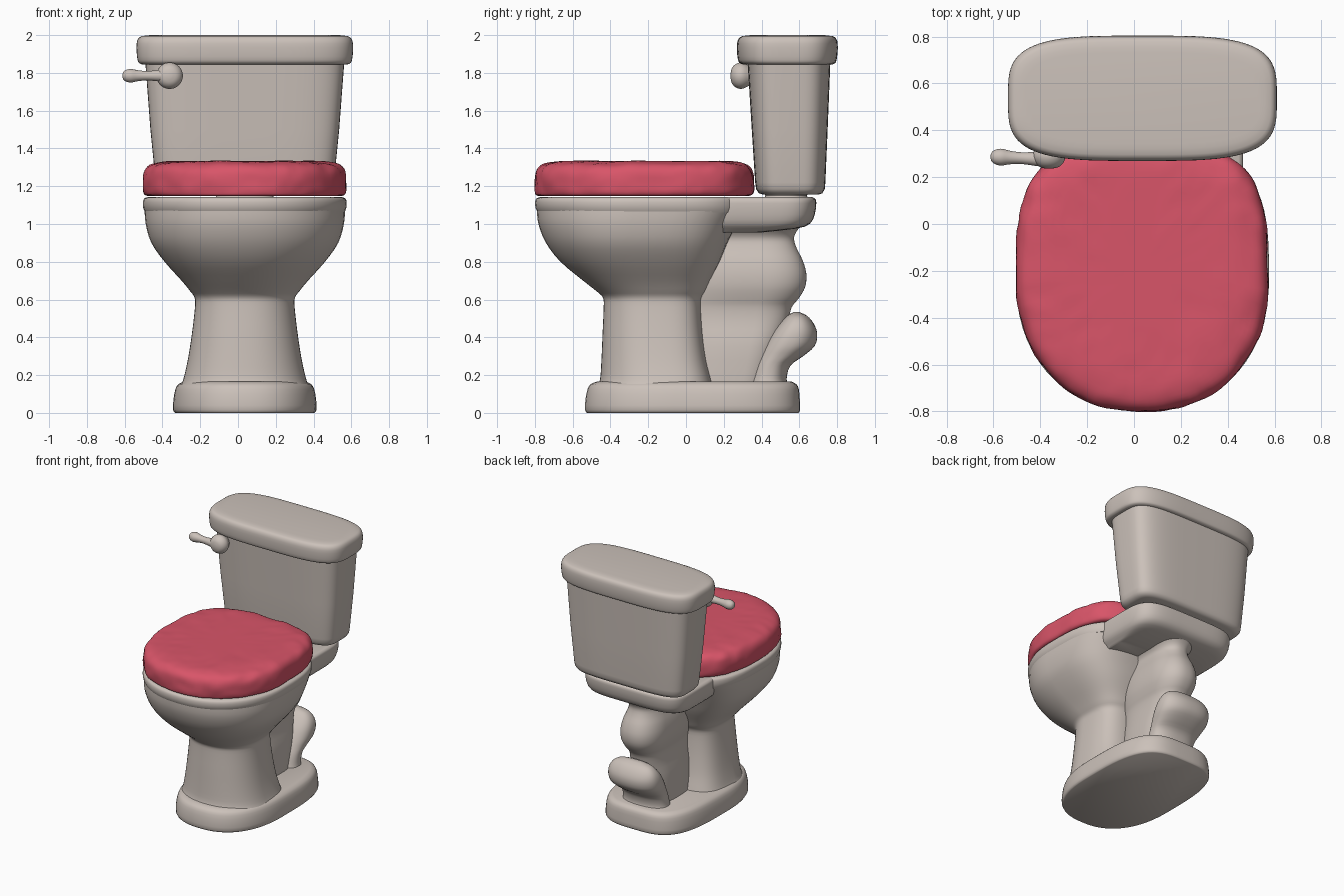
import bpy, bmesh, math
from mathutils import Vector, noise

CX = 0.036  # the body sits slightly right because the lever sticks out left


def material(name, rgb):
    m = bpy.data.materials.new(name)
    m.diffuse_color = (*rgb, 1)
    return m


PORCELAIN = material("porcelain", (0.60, 0.535, 0.49))
RED = material("red fabric", (0.69, 0.09, 0.14))


def finish(name, bm, mat, angle=40):
    bmesh.ops.recalc_face_normals(bm, faces=bm.faces)
    me = bpy.data.meshes.new(name)
    bm.to_mesh(me)
    bm.free()
    me.materials.append(mat)
    ob = bpy.data.objects.new(name, me)
    bpy.context.collection.objects.link(ob)
    bpy.ops.object.select_all(action='DESELECT')
    ob.select_set(True)
    bpy.context.view_layer.objects.active = ob
    bpy.ops.object.shade_smooth_by_angle(angle=math.radians(angle))
    return ob


def refine(secs, steps):
    """Catmull-Rom subdivision of the section list."""
    out = []
    for i in range(len(secs) - 1):
        p0, p1 = secs[max(i - 1, 0)], secs[i]
        p2, p3 = secs[i + 1], secs[min(i + 2, len(secs) - 1)]
        for s in range(steps):
            t = s / steps
            out.append(tuple(0.5 * (2 * b + (c - a) * t + (2 * a - 5 * b + 4 * c - d) * t * t
                                    + (3 * b - a - 3 * c + d) * t ** 3)
                             for a, b, c, d in zip(p0, p1, p2, p3)))
    return out + [secs[-1]]


def loft(name, secs, mat=PORCELAIN, nf=2.5, nb=2.5, k=0.5, steps=1, seg=64, warp=None, angle=40):
    """Stack superellipse rings; section = (z, half width, front y, back y)."""
    bm = bmesh.new()
    rings = []
    for z, rx, yf, yb in refine(secs, steps):
        yc = yf + (yb - yf) * k
        ring = []
        for i in range(seg):
            a = 2 * math.pi * (i + 0.5) / seg
            c, s = math.cos(a), math.sin(a)
            n, ry = (nb, yb - yc) if s > 0 else (nf, yc - yf)
            x = CX + rx * math.copysign(abs(c) ** (2 / n), c)
            y = yc + ry * math.copysign(abs(s) ** (2 / n), s)
            p = Vector((x, y, z))
            ring.append(bm.verts.new(warp(p) if warp else p))
        rings.append(ring)
    for a, b in zip(rings, rings[1:]):
        for i in range(seg):
            j = (i + 1) % seg
            bm.faces.new((a[i], a[j], b[j], b[i]))
    bm.faces.new(rings[0])
    bm.faces.new(rings[-1])
    return finish(name, bm, mat, angle)


# Foot plate
loft("base", [(0, .368, -.525, .595), (.015, .38, -.535, .605), (.07, .378, -.533, .603),
              (.125, .368, -.522, .598), (.152, .352, -.505, .585), (.165, .325, -.475, .56)],
     nf=2.4, nb=3.4, k=.45, steps=2)

# Pedestal and bowl in one sweep, with a flat-ish back
loft("bowl_and_pedestal",
     [(.14, .34, -.47, .145), (.18, .325, -.455, .135), (.28, .302, -.448, .11),
      (.42, .28, -.442, .09), (.56, .264, -.436, .08), (.61, .266, -.44, .085),
      (.645, .29, -.475, .105), (.70, .335, -.545, .13), (.80, .425, -.665, .18),
      (.90, .495, -.742, .22), (1.0, .525, -.782, .27), (1.075, .531, -.79, .32)],
     nf=2.2, nb=3.4, k=.5, steps=3)

# Rim lip
loft("bowl_rim", [(1.06, .528, -.785, .33), (1.085, .538, -.797, .335), (1.115, .540, -.80, .335),
                  (1.135, .533, -.793, .33), (1.142, .515, -.775, .31)],
     nf=2.2, nb=3.2, steps=2)

# Shelf carrying the tank
loft("tank_shelf", [(.955, .36, .10, .40), (.975, .385, .08, .58), (1.0, .41, .06, .655),
                    (1.05, .425, .05, .682), (1.11, .43, .05, .69),
                    (1.132, .425, .05, .686), (1.142, .41, .06, .67)],
     nf=5, nb=4.5, steps=2)

# Wavy trapway behind the pedestal
loft("trapway_upper", [(.15, .15, 0, .44), (.35, .15, 0, .50), (.48, .13, 0, .54), (.56, .13, 0, .56),
                       (.61, .145, 0, .60), (.67, .16, 0, .632), (.74, .162, 0, .637),
                       (.81, .15, 0, .617), (.87, .13, 0, .587), (.92, .12, 0, .572),
                       (.96, .14, 0, .585), (1.0, .18, 0, .62)],
     nf=3, nb=2.3, k=.65, steps=3)
loft("trapway_lower", [(.14, .19, .32, .545), (.18, .18, .335, .533), (.25, .18, .358, .553),
                       (.30, .19, .38, .62), (.355, .205, .41, .682), (.42, .205, .45, .695),
                       (.475, .185, .495, .675), (.515, .14, .535, .64), (.533, .06, .57, .60)],
     nf=2.4, nb=2.4, steps=3, seg=48)

# Tank, its neck and its cover
loft("tank_neck", [(1.12, .17, .40, .66), (1.15, .15, .42, .64), (1.18, .17, .40, .66)], seg=40, steps=2)
loft("tank", [(1.155, .42, .41, .70), (1.163, .45, .385, .722), (1.185, .466, .371, .735),
              (1.22, .472, .366, .738), (1.5, .50, .348, .75), (1.87, .528, .325, .765)],
     nf=4.2, nb=4.2)
loft("tank_cover", [(1.845, .545, .30, .775), (1.852, .56, .285, .79), (1.868, .568, .275, .797),
                    (1.91, .573, .27, .803), (1.955, .573, .27, .803), (1.98, .565, .278, .796),
                    (1.994, .547, .296, .778), (2.0, .50, .345, .73)],
     nf=3.6, nb=3.6, steps=2, seg=80)


# Padded seat cover with soft fabric creases strongest around the edge
def crease(p):
    d = p - Vector((CX, -.22, 1.24))
    r = min(1, math.hypot(d.x / .54, d.y / .58))
    n = noise.noise(p * 6) * .6 + noise.noise(p * 15) * .4
    q = p + Vector((d.x, d.y, 0)).normalized() * n * .014 * r ** 3
    q.z += n * .010 * r if p.z > 1.25 else 0
    return q


loft("padded_seat_cover",
     [(1.148, .47, -.73, .29), (1.15, .52, -.785, .34), (1.17, .537, -.797, .357),
      (1.21, .540, -.80, .36), (1.26, .537, -.797, .357), (1.295, .522, -.78, .342),
      (1.318, .49, -.745, .31), (1.33, .43, -.68, .25), (1.333, .34, -.58, .15),
      (1.333, .22, -.45, .02), (1.333, .08, -.30, -.13)],
     RED, nf=2.2, nb=3.0, steps=3, seg=112, warp=crease, angle=60)


# Flush lever: round hub plus a tapered arm turned along x
def turned(name, start, axis, prof, seg=28):
    bm = bmesh.new()
    axis = Vector(axis).normalized()
    u = axis.orthogonal().normalized()
    v = axis.cross(u)
    rings = []
    for h, r in prof:
        rings.append([bm.verts.new(Vector(start) + axis * h + (u * math.cos(a) + v * math.sin(a)) * r)
                      for a in (2 * math.pi * i / seg for i in range(seg))])
    for a, b in zip(rings, rings[1:]):
        for i in range(seg):
            bm.faces.new((a[i], a[(i + 1) % seg], b[(i + 1) % seg], b[i]))
    bm.faces.new(rings[0])
    bm.faces.new(rings[-1])
    return finish(name, bm, PORCELAIN)


turned("lever_hub", (-.362, .38, 1.785), (0, -1, 0),
       refine([(0, .045), (.04, .05), (.07, .066), (.095, .070), (.12, .060), (.137, .04), (.144, .012)], 3))
turned("lever_arm", (-.36, .275, 1.785), (-1, .05, 0),
       refine([(0, .035), (.06, .030), (.12, .025), (.17, .029), (.205, .036),
               (.23, .032), (.246, .022), (.252, .008)], 3))
